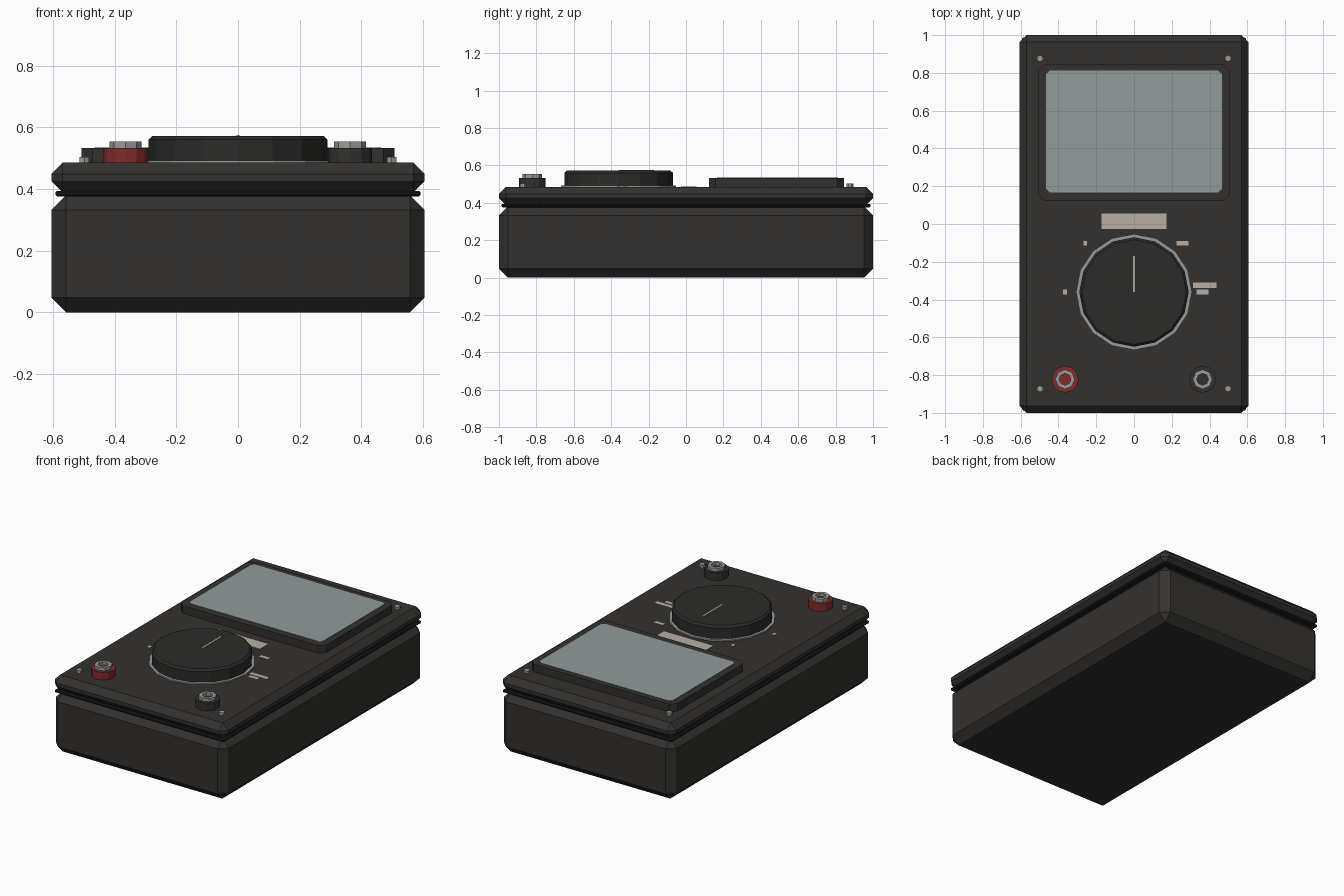
import bpy, bmesh
from math import sin, cos, pi

if "Cube" in bpy.data.objects:
    bpy.data.objects.remove(bpy.data.objects["Cube"])


def material(name, rgb):
    m = bpy.data.materials.new(name)
    m.diffuse_color = (*rgb, 1)
    m.use_nodes = True
    m.node_tree.nodes["Principled BSDF"].inputs["Base Color"].default_value = m.diffuse_color
    return m


DARK = material("dark_plastic", (0.033, 0.031, 0.029))
BLACK = material("black_rubber", (0.012, 0.012, 0.012))
KNOB = material("knob_plastic", (0.024, 0.024, 0.023))
GLASS = material("display_glass", (0.28, 0.33, 0.32))
METAL = material("metal", (0.33, 0.33, 0.32))
RED = material("red_plastic", (0.22, 0.025, 0.022))
CREAM = material("cream_print", (0.48, 0.43, 0.36))


def finish(name, bm, mat, loc=(0, 0, 0)):
    bmesh.ops.recalc_face_normals(bm, faces=bm.faces)
    me = bpy.data.meshes.new(name)
    bm.to_mesh(me)
    bm.free()
    me.materials.append(mat)
    ob = bpy.data.objects.new(name, me)
    ob.location = loc
    bpy.context.collection.objects.link(ob)
    return ob


def box(name, x, y, z, mat, bevel=0, upright_only=False):
    """Box from (min, max) ranges, with one-segment chamfers."""
    bm = bmesh.new()
    bmesh.ops.create_cube(bm, size=1)
    for v in bm.verts:
        for i, r in enumerate((x, y, z)):
            v.co[i] = r[1] if v.co[i] > 0 else r[0]
    if bevel:
        edges = [e for e in bm.edges if not upright_only
                 or abs(e.verts[0].co.z - e.verts[1].co.z) > 1e-4]
        bmesh.ops.bevel(bm, geom=edges, offset=bevel, segments=1,
                        profile=0.5, affect='EDGES')
    return finish(name, bm, mat)


def lathe(name, profile, sides, loc, mat, closed=False):
    """Spin (radius, z) points; open profiles are capped, closed ones form rings."""
    bm = bmesh.new()
    rings = [[bm.verts.new((r * sin(2 * pi * i / sides), r * cos(2 * pi * i / sides), z))
              for i in range(sides)] for r, z in profile]
    pairs = list(zip(rings, rings[1:]))
    if closed:
        pairs.append((rings[-1], rings[0]))
    for a, b in pairs:
        for i in range(sides):
            j = (i + 1) % sides
            bm.faces.new((a[i], a[j], b[j], b[i]))
    if not closed:
        bm.faces.new(rings[0])
        bm.faces.new(rings[-1])
    return finish(name, bm, mat, loc)


def ring(name, r_in, r_out, z0, z1, sides, loc, mat):
    return lathe(name, [(r_in, z0), (r_out, z0), (r_out, z1), (r_in, z1)],
                 sides, loc, mat, closed=True)


# Case: lower shell, seal and face plate
box("case_body", (-.605, .605), (-1, 1), (0, .38), DARK, .048)
box("case_seal", (-.592, .592), (-.987, .987), (.376, .394), BLACK, .006)
box("face_plate", (-.605, .605), (-1, 1), (.388, .485), DARK, .037)

# Display
box("display_bezel", (-.507, .507), (.122, .846), (.48, .533), DARK, .035, True)
box("display_screen", (-.465, .465), (.167, .812), (.52, .535), GLASS, .018, True)

# Corner screws
for x in (-.498, .498):
    for y in (-.872, .877):
        lathe("corner_screw", [(.018, 0), (.018, .02)], 6, (x, y, .483), METAL)

# Selector dial
DIAL = (0, -.36, 0)
ring("dial_ring", .28, .307, .483, .493, 16, DIAL, METAL)
lathe("dial_knob", [(.29, .488), (.29, .56), (.277, .572)], 16, DIAL, KNOB)
box("dial_pointer", (-.005, .005), (-.36, -.17), (.57, .575), CREAM)

# Printed plate and dial marks: centre x, centre y, width, height
box("name_plate", (-.172, .172), (-.026, .056), (.483, .488), CREAM)
for x, y, w, h in ((-.258, -.102, .02, .025), (.257, -.102, .063, .025),
                   (-.365, -.36, .02, .025), (.375, -.324, .125, .028),
                   (.363, -.36, .065, .025)):
    box("dial_mark", (x - w / 2, x + w / 2), (y - h / 2, y + h / 2), (.483, .487), CREAM)

# Terminals with metal collars
for x, mat, side in ((-.365, RED, "left"), (.363, DARK, "right")):
    at = (x, -.822, 0)
    lathe(side + "_terminal", [(.071, .483), (.071, .533)], 12, at, mat)
    ring(side + "_terminal_collar", .031, .052, .53, .553, 8, at, METAL)
